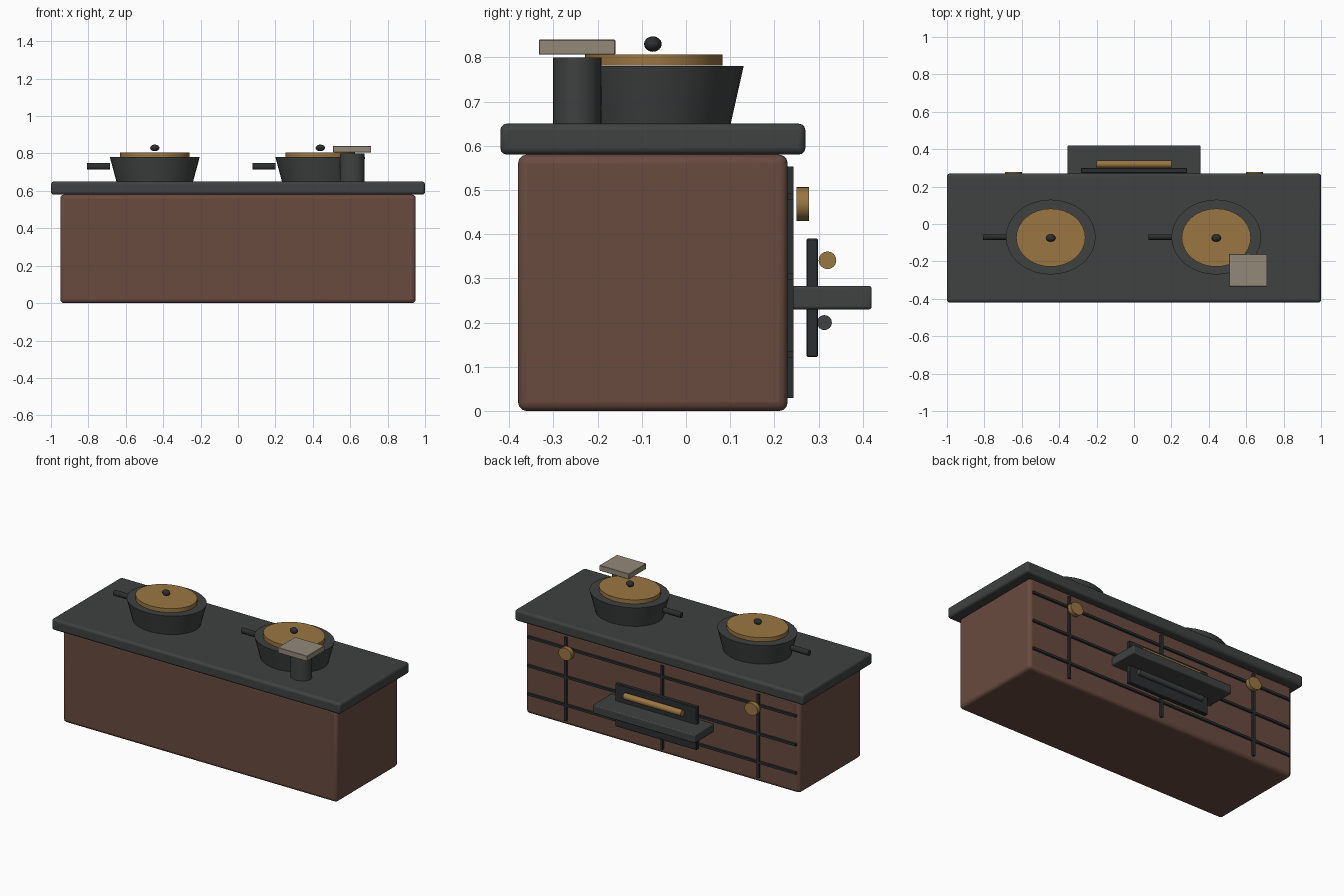
import bpy, math

if "Cube" in bpy.data.objects:
    bpy.data.objects.remove(bpy.data.objects["Cube"])


def material(name, rgb):
    m = bpy.data.materials.new(name)
    m.diffuse_color = (*rgb, 1)
    m.use_nodes = True
    m.node_tree.nodes["Principled BSDF"].inputs["Base Color"].default_value = m.diffuse_color
    return m


BROWN = material("brown_clay", (0.14, 0.07, 0.05))
DARK = material("dark_iron", (0.05, 0.054, 0.053))
BLACK = material("black_iron", (0.025, 0.027, 0.028))
WOOD = material("golden_wood", (0.32, 0.18, 0.055))
STONE = material("pale_stone", (0.29, 0.25, 0.19))


def finish(name, mat, bevel=0, segments=3):
    o = bpy.context.object
    o.name = name
    o.data.materials.append(mat)
    bpy.ops.object.transform_apply(location=False, rotation=True, scale=True)
    if bevel:
        b = o.modifiers.new("bevel", 'BEVEL')
        b.width, b.segments = bevel, segments
    bpy.ops.object.shade_smooth_by_angle(angle=math.radians(30))
    return o


def box(name, x, y, z, mat, bevel=0, segments=3):
    """Box from (min, max) ranges."""
    bpy.ops.mesh.primitive_cube_add(size=1, location=[sum(r) / 2 for r in (x, y, z)])
    bpy.context.object.scale = [r[1] - r[0] for r in (x, y, z)]
    return finish(name, mat, bevel, segments)


def cone(name, loc, r1, r2, depth, mat, rot=(0, 0, 0), squash=(1, 1, 1), sides=32):
    """Cylinder or cone; squash acts along its own axes."""
    bpy.ops.mesh.primitive_cone_add(vertices=sides, radius1=r1, radius2=r2,
                                    depth=depth, location=loc, rotation=rot)
    bpy.context.object.scale = squash
    return finish(name, mat)


ALONG_X = (0, math.pi / 2, 0)
ALONG_Y = (math.pi / 2, 0, 0)

# Stove body and worktop
box("stove_body", (-0.95, 0.95), (-0.38, 0.23), (0, 0.58), BROWN, 0.02)
box("worktop", (-1, 1), (-0.42, 0.27), (0.58, 0.65), DARK, 0.015)

# Pots with lid, knob and side handle
for side, x in (("left", -0.445), ("right", 0.44)):
    y = -0.07
    cone(side + "_pot", (x, y, 0.715), 0.205, 0.24, 0.13, DARK, squash=(1, 0.835, 1))
    cone(side + "_lid", (x, y - 0.003, 0.7935), 0.185, 0.185, 0.025, WOOD, squash=(1, 0.84, 1))
    bpy.ops.mesh.primitive_uv_sphere_add(segments=16, ring_count=8, radius=1,
                                         location=(x, y - 0.005, 0.83))
    bpy.context.object.scale = (0.025, 0.02, 0.0175)
    finish(side + "_lid_knob", BLACK)
    cone(side + "_pot_handle", (x - 0.3, y, 0.731), 0.0175, 0.0175, 0.123, BLACK,
         ALONG_X, (1, 0.85, 1), 16)

# Flue stub with its cap slab
cone("flue", (0.61, -0.246, 0.725), 0.065, 0.065, 0.15, DARK, squash=(1, 0.84, 1))
box("flue_cap", (0.508, 0.712), (-0.333, -0.16), (0.806, 0.84), STONE, 0.002, 1)

# Joint lines across the back wall
for i, z in enumerate((0.128, 0.305, 0.485)):
    box(f"horizontal_joint_{i}", (-0.93, 0.93), (0.228, 0.243), (z - 0.007, z + 0.007), BLACK)
for i, x in enumerate((-0.667, 0, 0.667)):
    box(f"vertical_joint_{i}", (x - 0.008, x + 0.008), (0.228, 0.243), (0.03, 0.553), BLACK)

# Round wooden knobs
for side, x in (("left", -0.645), ("right", 0.645)):
    cone(side + "_dial", (x, 0.264, 0.468), 0.045, 0.045, 0.028, WOOD, ALONG_Y, (1, 0.86, 1), 24)

# Firebox door, ledge and bars
box("firebox_door", (-0.283, 0.283), (0.272, 0.299), (0.122, 0.39), BLACK, 0.003, 1)
box("ledge", (-0.355, 0.355), (0.23, 0.42), (0.23, 0.283), DARK, 0.006, 2)
cone("wooden_bar", (0, 0.32, 0.341), 0.02, 0.02, 0.4, WOOD, ALONG_X, sides=16)
cone("iron_bar", (0, 0.313, 0.2), 0.017, 0.017, 0.46, DARK, ALONG_X, sides=16)
